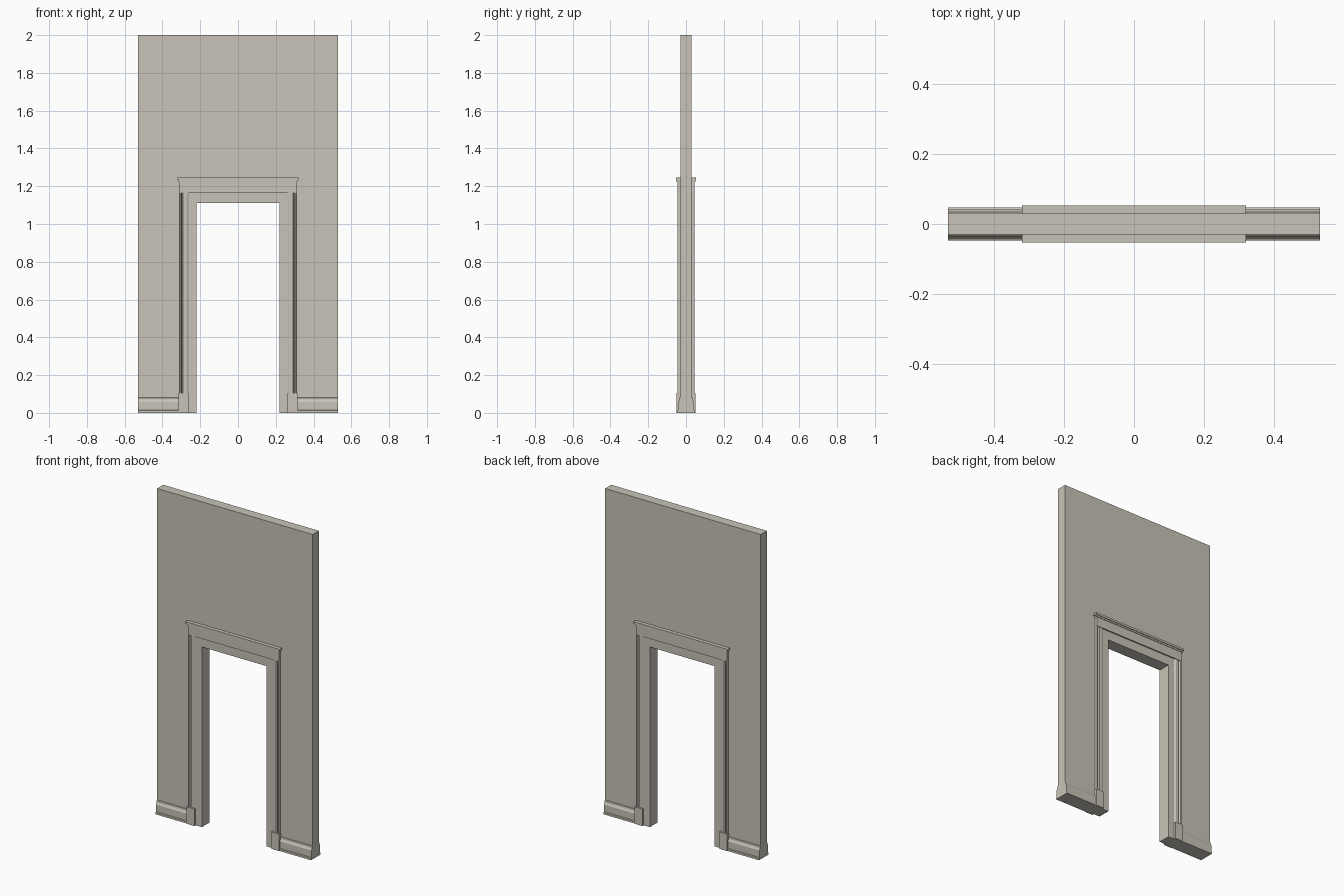
import bpy
import bmesh
from mathutils import Vector

old = bpy.data.objects.get("Cube")
if old:
    bpy.data.objects.remove(old, do_unlink=True)

STONE = (0.58, 0.55, 0.48, 1.0)
mat = bpy.data.materials.new("warm_grey_plaster")
mat.use_nodes = True
mat.diffuse_color = STONE
bsdf = mat.node_tree.nodes["Principled BSDF"]
bsdf.inputs["Base Color"].default_value = STONE
bsdf.inputs["Roughness"].default_value = 0.8


def prism(name, outline, direction):
    """Extrude a closed outline of 3D points along a direction."""
    bm = bmesh.new()
    face = bm.faces.new([bm.verts.new(p) for p in outline])
    moved = bmesh.ops.extrude_face_region(bm, geom=[face])["geom"]
    verts = [v for v in moved if isinstance(v, bmesh.types.BMVert)]
    bmesh.ops.translate(bm, verts=verts, vec=Vector(direction))
    bmesh.ops.recalc_face_normals(bm, faces=bm.faces)
    mesh = bpy.data.meshes.new(name)
    bm.to_mesh(mesh)
    bm.free()
    mesh.materials.append(mat)
    obj = bpy.data.objects.new(name, mesh)
    bpy.context.collection.objects.link(obj)
    return obj


def box(name, x0, x1, y0, y1, z0, z1):
    base = [(x0, y0, z0), (x1, y0, z0), (x1, y1, z0), (x0, y1, z0)]
    return prism(name, base, (0, 0, z1 - z0))


def arch(name, outer, top, inner, head, depth):
    """Slab of half thickness depth with a doorway cut up from the floor."""
    half = [(outer, top), (outer, 0), (inner, 0), (inner, head)]
    loop = half + [(-x, z) for x, z in reversed(half)]
    return prism(name, [(x, -depth, z) for x, z in loop], (0, 2 * depth, 0))


def mirror(obj):
    """Repeat a part on both jambs and both wall sides."""
    mod = obj.modifiers.new("both_sides", "MIRROR")
    mod.use_axis = (True, True, False)
    mod.use_mirror_merge = False


# Wall and the slightly thicker door lining
arch("wall", 0.53, 2.0, 0.24, 1.13, 0.03)
arch("door_lining", 0.285, 1.165, 0.22, 1.11, 0.038)

# Moulded strip up the outside of each jamb
strip = [(0.262, 0.03), (0.262, 0.038), (0.27, 0.043), (0.29, 0.043),
         (0.296, 0.036), (0.302, 0.046), (0.308, 0.046), (0.31, 0.03)]
mirror(prism("jamb_moulding", [(x, -y, 0.05) for x, y in strip], (0, 0, 1.115)))

# Plinth blocks below the strips
mirror(box("plinth_block", 0.262, 0.315, -0.05, -0.025, 0, 0.105))

# Baseboards with a lip at the floor and a sloped top
board = [(0.025, 0), (0.047, 0), (0.047, 0.012), (0.042, 0.015),
         (0.042, 0.058), (0.036, 0.068), (0.034, 0.08), (0.025, 0.085)]
mirror(prism("baseboard", [(0.31, -y, z) for y, z in board], (0.22, 0, 0)))

# Frieze and cornice over the doorway
box("frieze", -0.31, 0.31, -0.046, 0.046, 1.165, 1.225)
box("cornice_bed", -0.314, 0.314, -0.049, 0.049, 1.222, 1.232)
box("cornice_cap", -0.32, 0.32, -0.053, 0.053, 1.232, 1.245)
